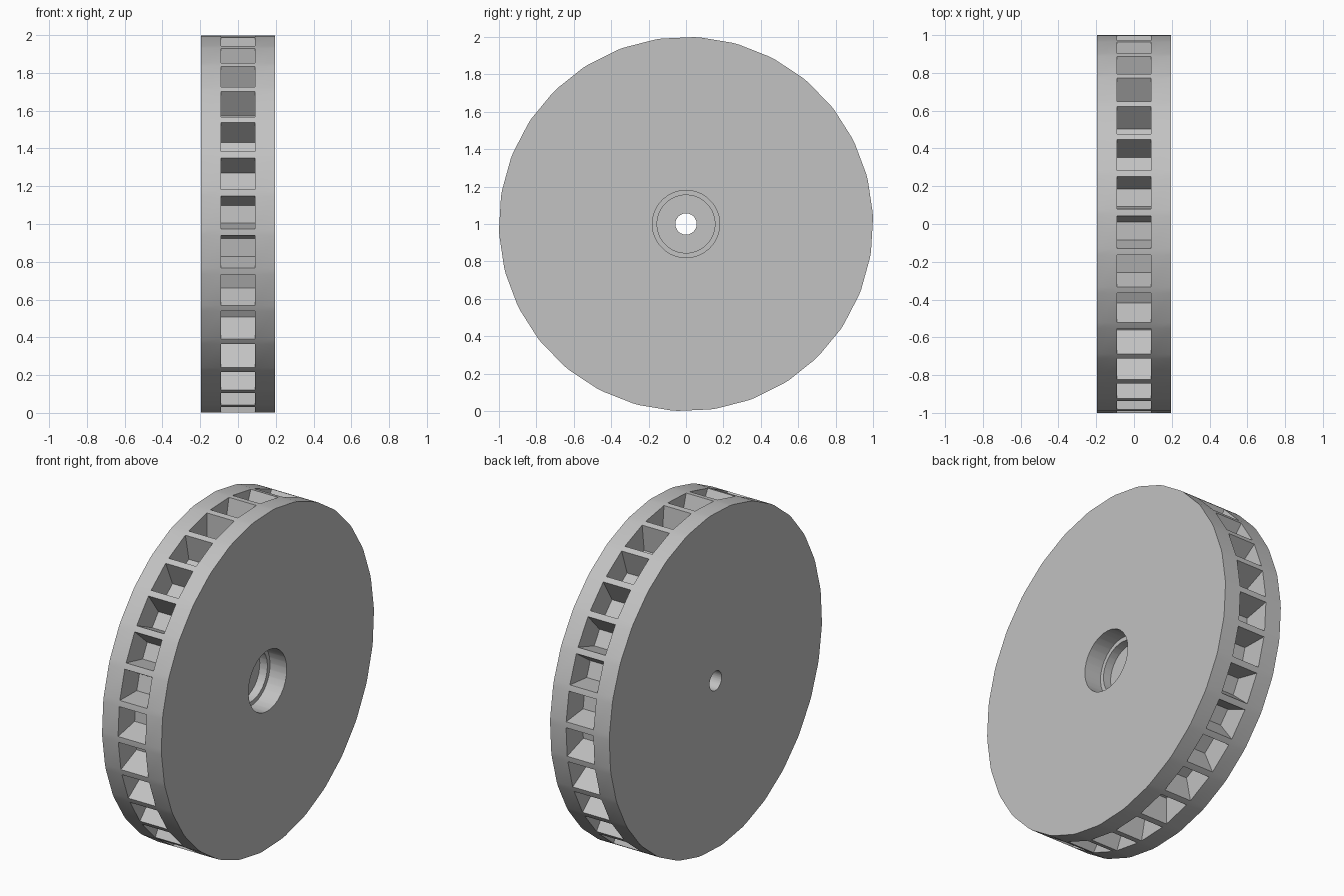
import bpy, bmesh
from math import sin, cos, radians

cube = bpy.data.objects.get("Cube")
if cube:
    bpy.data.objects.remove(cube)

SLOTS = 30
PITCH = 360 / SLOTS
START = 3.5            # angle of the first pocket above the front
HALF_OPEN = 5.0        # half angle of a pocket at the rim
HALF_FLOOR = 3.2       # half angle of a pocket at its floor
FLOOR_R = 0.843
SLOT_X = 0.09
HALF_W = 0.195

grey = bpy.data.materials.new("plain grey")
grey.use_nodes = True
color = (0.54, 0.54, 0.54, 1)
grey.diffuse_color = color
grey.node_tree.nodes["Principled BSDF"].inputs["Base Color"].default_value = color

bm = bmesh.new()


def point(x, r, deg):
    a = radians(deg)
    return bm.verts.new((x, -r * cos(a), 1 + r * sin(a)))


# Two angles per pocket: lower and upper lip
angles = []
for i in range(SLOTS):
    mid = START + i * PITCH
    angles += [mid - HALF_OPEN, mid + HALF_OPEN]
count = len(angles)

# Turned body: left rim, left face, stepped bore, shaft hole, right face, right rim
profile = [(SLOT_X, 1), (HALF_W, 1), (HALF_W, 0.18), (0.085, 0.18), (0.085, 0.155),
           (0.035, 0.155), (0.035, 0.057), (-HALF_W, 0.057), (-HALF_W, 1), (-SLOT_X, 1)]
rings = [[point(x, r, a) for a in angles] for x, r in profile]
for ring, nxt in zip(rings, rings[1:]):
    for i in range(count):
        j = (i + 1) % count
        bm.faces.new((ring[i], ring[j], nxt[j], nxt[i]))

# Middle band of the rim: tapered pockets separated by thin ribs
left, right = rings[0], rings[-1]
for i in range(0, count, 2):
    j, k = i + 1, (i + 2) % count
    mid = (angles[i] + angles[j]) / 2
    low, high = mid - HALF_FLOOR, mid + HALF_FLOOR
    l0, l1 = point(SLOT_X, FLOOR_R, low), point(SLOT_X, FLOOR_R, high)
    r0, r1 = point(-SLOT_X, FLOOR_R, low), point(-SLOT_X, FLOOR_R, high)
    bm.faces.new((l0, l1, r1, r0))                     # floor
    bm.faces.new((left[i], left[j], l1, l0))           # side walls
    bm.faces.new((right[i], right[j], r1, r0))
    bm.faces.new((left[i], l0, r0, right[i]))          # sloped walls
    bm.faces.new((left[j], l1, r1, right[j]))
    bm.faces.new((left[j], left[k], right[k], right[j]))  # rib

bmesh.ops.recalc_face_normals(bm, faces=bm.faces[:])
mesh = bpy.data.meshes.new("pocketed_wheel")
bm.to_mesh(mesh)
bm.free()
mesh.materials.append(grey)
wheel = bpy.data.objects.new("pocketed_wheel", mesh)
bpy.context.collection.objects.link(wheel)

bpy.ops.object.select_all(action='DESELECT')
wheel.select_set(True)
bpy.context.view_layer.objects.active = wheel
bpy.ops.object.shade_smooth_by_angle(angle=radians(30))
